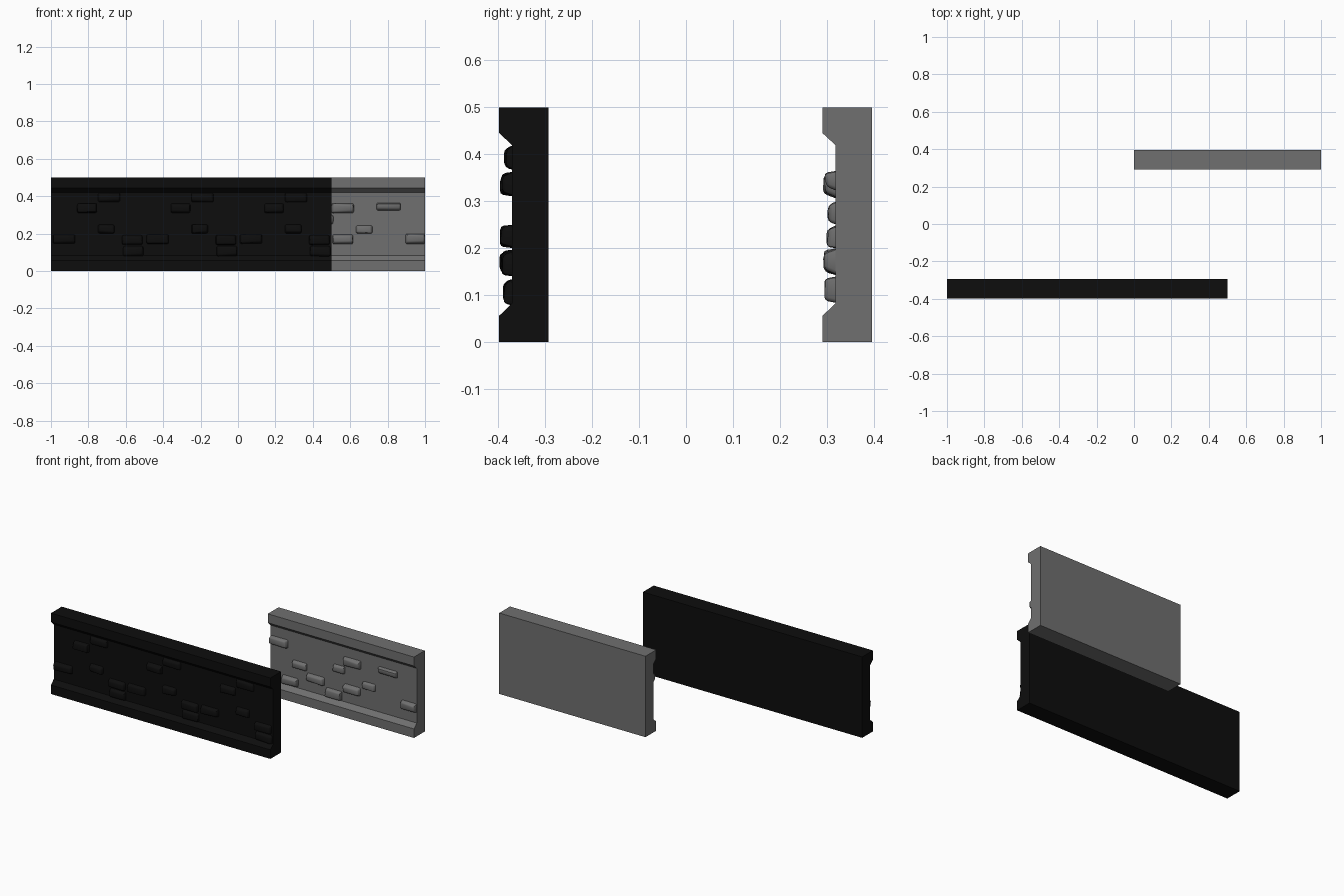
import bpy, bmesh, random
from mathutils import Vector

if "Cube" in bpy.data.objects:
    bpy.data.objects.remove(bpy.data.objects["Cube"])

random.seed(4)


def material(name, value):
    m = bpy.data.materials.new(name)
    m.diffuse_color = (value, value, value, 1)
    m.use_nodes = True
    m.node_tree.nodes["Principled BSDF"].inputs["Base Color"].default_value = m.diffuse_color
    return m


black = material("black_stone", 0.004)
grey = material("grey_stone", 0.16)


def add_object(name, bm, mat):
    bmesh.ops.recalc_face_normals(bm, faces=bm.faces)
    mesh = bpy.data.meshes.new(name)
    bm.to_mesh(mesh)
    bm.free()
    mesh.materials.append(mat)
    obj = bpy.data.objects.new(name, mesh)
    bpy.context.collection.objects.link(obj)
    return obj


def wall(name, x0, x1, front, mat):
    """Extruded wall section with a chamfered recess on its front."""
    d, t = 0.027, 0.105
    profile = [(0, 0), (0, 0.056), (d, 0.082), (d, 0.42), (0, 0.445),
               (0, 0.5), (t, 0.5), (t, 0)]
    bm = bmesh.new()
    face = bm.faces.new([bm.verts.new((x0, front + y, z)) for y, z in profile])
    ext = bmesh.ops.extrude_face_region(bm, geom=[face])
    verts = [v for v in ext["geom"] if isinstance(v, bmesh.types.BMVert)]
    bmesh.ops.translate(bm, verts=verts, vec=(x1 - x0, 0, 0))
    return add_object(name, bm, mat)


def brick(name, x0, x1, z0, z1, front, depth, mat):
    """Worn brick: tapered, jittered box with rounded edges."""
    back = front + 0.027 + 0.004
    near = front + 0.027 - depth
    cx, cz = (x0 + x1) / 2, (z0 + z1) / 2
    bm = bmesh.new()
    bmesh.ops.create_cube(bm, size=1)
    for v in bm.verts:
        is_front = v.co.y < 0
        sx, sz = (0.92, 0.72) if is_front else (1, 1)
        v.co = Vector((cx + v.co.x * (x1 - x0) * sx,
                       near if is_front else back,
                       cz + v.co.z * (z1 - z0) * sz))
        if is_front:
            v.co.x += random.uniform(-0.006, 0.006)
            v.co.y += random.uniform(0, 0.007)
            v.co.z += random.uniform(-0.005, 0.005)
        v.co.x = min(max(v.co.x, x0), x1)
    bmesh.ops.recalc_face_normals(bm, faces=bm.faces)
    edges = [e for e in bm.edges if any(v.co.y < back - 0.002 for v in e.verts)]
    bmesh.ops.bevel(bm, geom=edges, offset=0.008, segments=2, profile=0.5,
                    affect='EDGES', clamp_overlap=True)
    obj = add_object(name, bm, mat)
    bpy.ops.object.select_all(action='DESELECT')
    obj.select_set(True)
    bpy.context.view_layer.objects.active = obj
    bpy.ops.object.shade_smooth_by_angle(angle=0.7)
    return obj


# Long black wall, its brick pattern repeating every half unit
BLACK_Y = -0.398
wall("long_wall", -1, 0.5, BLACK_Y, black)
pattern = [(0.01, 0.13, 0.145, 0.197, 0.027), (0.14, 0.245, 0.31, 0.363, 0.027),
           (0.25, 0.37, 0.367, 0.42, 0.018), (0.25, 0.34, 0.2, 0.25, 0.027),
           (0.38, 0.49, 0.14, 0.193, 0.025), (0.385, 0.495, 0.077, 0.135, 0.021)]
for k in range(3):
    for n, (a, b, c, d, dep) in enumerate(pattern):
        s = -1 + 0.5 * k
        brick(f"long_wall_brick_{k}_{n}", s + a, s + b, c, d, BLACK_Y, dep, black)

# Short grey wall with its own bricks
GREY_Y = 0.291
wall("short_wall", 0, 1, GREY_Y, grey)
bricks = [(0, 0.12, 0.305, 0.36, 0.027), (0.15, 0.25, 0.2, 0.25, 0.02),
          (0.43, 0.51, 0.25, 0.3, 0.02), (0.5, 0.62, 0.308, 0.363, 0.027),
          (0.505, 0.615, 0.142, 0.197, 0.027), (0.63, 0.72, 0.2, 0.245, 0.02),
          (0.74, 0.87, 0.322, 0.365, 0.025), (0.895, 1, 0.143, 0.2, 0.027),
          (0.25, 0.37, 0.142, 0.195, 0.025), (0.08, 0.19, 0.083, 0.14, 0.027),
          (0.38, 0.49, 0.083, 0.14, 0.025)]
for n, (a, b, c, d, dep) in enumerate(bricks):
    brick(f"short_wall_brick_{n}", a, b, c, d, GREY_Y, dep, grey)
